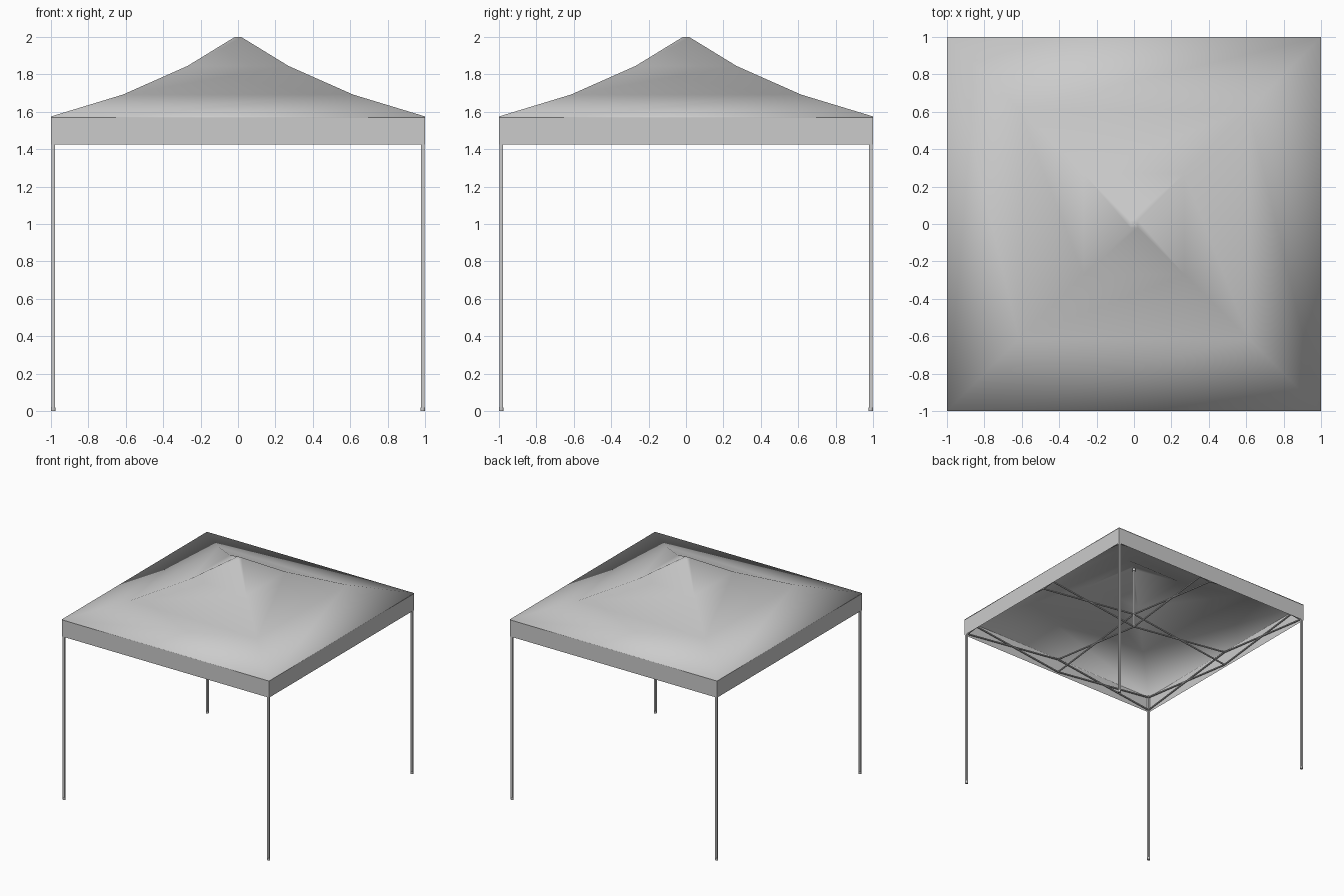
import bpy, bmesh
from mathutils import Vector

if "Cube" in bpy.data.objects:
    bpy.data.objects.remove(bpy.data.objects["Cube"])

CORNERS = [(-1, -1), (1, -1), (1, 1), (-1, 1)]


def make_object(name, bm, smooth=False):
    mesh = bpy.data.meshes.new(name)
    bm.to_mesh(mesh)
    bm.free()
    for p in mesh.polygons:
        p.use_smooth = smooth
    obj = bpy.data.objects.new(name, mesh)
    bpy.context.collection.objects.link(obj)
    return obj


def square_loft(name, profile, cap=False, smooth=False):
    """Stack square rings given as (half width, height)."""
    bm = bmesh.new()
    rings = [[bm.verts.new((x * r, y * r, z)) for x, y in CORNERS] for r, z in profile]
    for a, b in zip(rings, rings[1:]):
        for i in range(4):
            j = (i + 1) % 4
            bm.faces.new((a[i], a[j], b[j], b[i]))
    if cap:
        bm.faces.new(rings[-1])
    return make_object(name, bm, smooth)


def tube(bm, start, end, radius, sides=8):
    """Capped round tube between two points."""
    a, b = Vector(start), Vector(end)
    d = b - a
    rot = d.to_track_quat('Z', 'Y').to_matrix().to_4x4()
    rot.translation = (a + b) / 2
    bmesh.ops.create_cone(bm, cap_ends=True, segments=sides, radius1=radius,
                          radius2=radius, depth=d.length, matrix=rot)


def box(bm, start, end):
    """Axis-aligned box between two opposite corners."""
    a, b = Vector(start), Vector(end)
    res = bmesh.ops.create_cube(bm, size=1)
    bmesh.ops.scale(bm, vec=b - a, verts=res['verts'])
    bmesh.ops.translate(bm, vec=(a + b) / 2, verts=res['verts'])


# Fabric roof: concave pyramid with soft shading and a tiny hem
square_loft("canopy_roof", [(1, 1.57), (1, 1.575), (0.615, 1.692), (0.27, 1.845),
                            (0.02, 1.998), (0.01, 2.0)], cap=True, smooth=True)

# Hanging fabric band around the edge
square_loft("canopy_valance", [(1, 1.425), (1, 1.57)])

# Four legs with small round feet
LEG, HALF = 0.988, 0.009
for (x, y), label in zip(CORNERS, ("front_left", "front_right", "back_right", "back_left")):
    cx, cy = x * LEG, y * LEG
    bm = bmesh.new()
    box(bm, (cx - HALF, cy - HALF, 0.015), (cx + HALF, cy + HALF, 1.57))
    make_object(label + "_leg", bm)
    bm = bmesh.new()
    tube(bm, (cx, cy, 0), (cx, cy, 0.02), 0.012, 16)
    make_object(label + "_foot", bm)

# Scissor trusses: crossing bars along each half side and from side middles to centre
LOW, HIGH, BAR = 1.435, 1.555, 0.007


def scissor(bm, p, q):
    tube(bm, (*p, LOW), (*q, HIGH), BAR)
    tube(bm, (*p, HIGH), (*q, LOW), BAR)


sides = bmesh.new()
cross = bmesh.new()
for i in range(4):
    a = Vector(CORNERS[i]) * 0.982
    b = Vector(CORNERS[(i + 1) % 4]) * 0.982
    mid = (a + b) / 2
    scissor(sides, a, mid)
    scissor(sides, b, mid)
    scissor(cross, mid, Vector((0, 0)))
make_object("side_scissor_bars", sides)
make_object("centre_scissor_bars", cross)

# Centre pole with a round cap under the peak
bm = bmesh.new()
tube(bm, (0, 0, 1.425), (0, 0, 1.98), 0.009, 12)
tube(bm, (0, 0, 1.965), (0, 0, 1.99), 0.014, 16)
make_object("centre_pole", bm)
